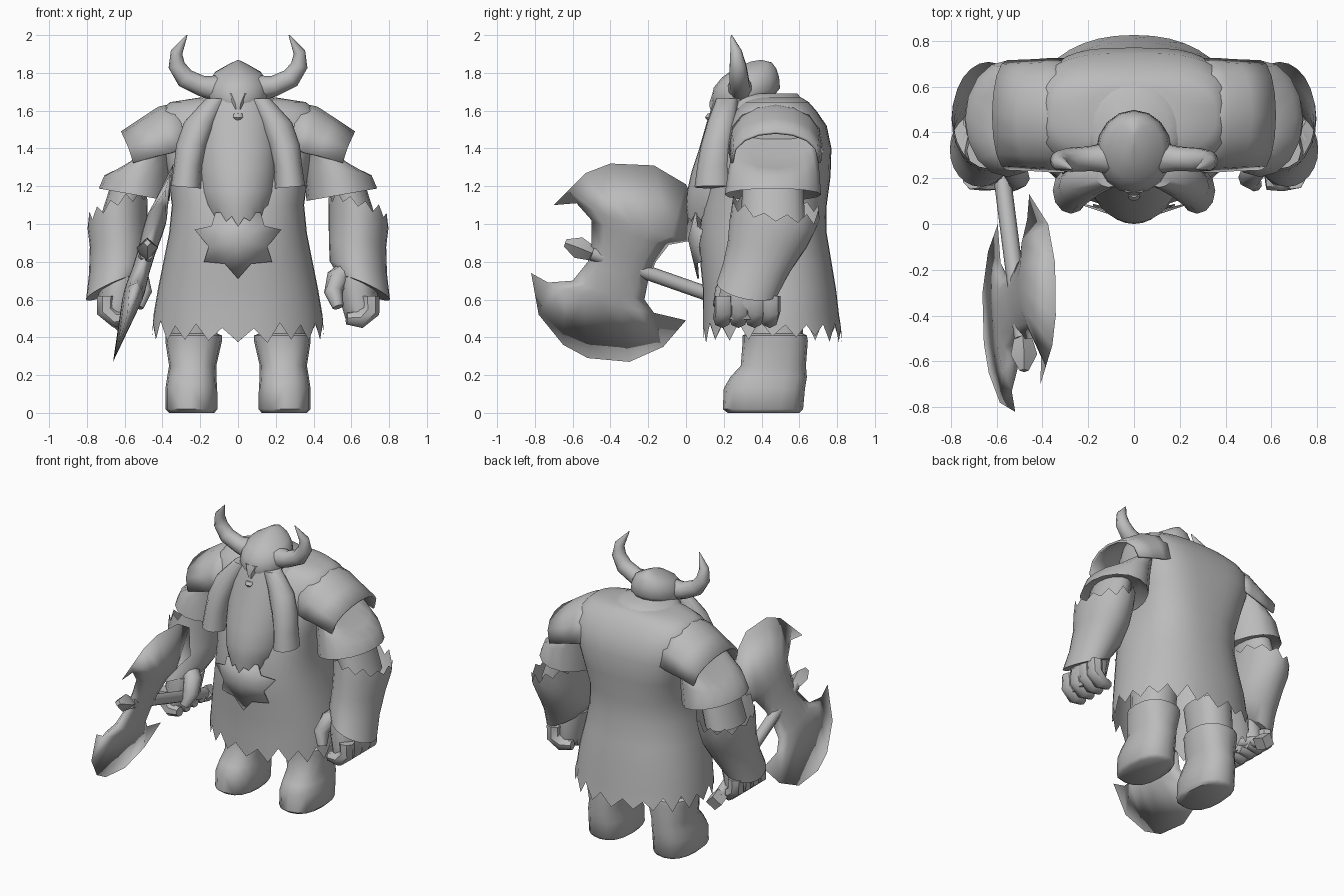
import bpy, bmesh, math, random
from mathutils import Vector

if "Cube" in bpy.data.objects:
    bpy.data.objects.remove(bpy.data.objects["Cube"])

random.seed(4)
mat = bpy.data.materials.new("stone_grey")
mat.diffuse_color = (0.5, 0.5, 0.5, 1)
mat.use_nodes = True
mat.node_tree.nodes["Principled BSDF"].inputs["Base Color"].default_value = mat.diffuse_color


def make(name, verts, faces, angle=50, solid=0):
    me = bpy.data.meshes.new(name)
    me.from_pydata(verts, [], faces)
    bm = bmesh.new()
    bm.from_mesh(me)
    bmesh.ops.remove_doubles(bm, verts=bm.verts, dist=1e-4)
    bmesh.ops.recalc_face_normals(bm, faces=bm.faces)
    bm.to_mesh(me)
    bm.free()
    me.materials.append(mat)
    ob = bpy.data.objects.new(name, me)
    bpy.context.collection.objects.link(ob)
    if solid:
        m = ob.modifiers.new("thickness", "SOLIDIFY")
        m.thickness = solid
    bpy.ops.object.select_all(action='DESELECT')
    ob.select_set(True)
    bpy.context.view_layer.objects.active = ob
    bpy.ops.object.shade_smooth_by_angle(angle=math.radians(angle))
    return ob


def skin(name, rows, closed=True, cap0=True, cap1=True, **kw):
    """Join rows of equal length with quads."""
    n = len(rows[0])
    verts = [p for r in rows for p in r]
    faces = []
    for i in range(len(rows) - 1):
        for j in range(n if closed else n - 1):
            k = (j + 1) % n
            faces.append((i*n + j, i*n + k, (i+1)*n + k, (i+1)*n + j))
    if closed and cap0:
        faces.append(tuple(range(n)))
    if closed and cap1:
        faces.append(tuple((len(rows)-1)*n + j for j in range(n)))
    return make(name, verts, faces, **kw)


def ring(cx, cy, cz, rx, ry, tilt=0, slope=0, p=2.0, n=16, s=1):
    """Rounded ring; tilt raises +x, slope raises +y."""
    out = []
    for j in range(n):
        a = 2 * math.pi * j / n
        c, d = math.cos(a), math.sin(a)
        u = math.copysign(abs(c) ** (2/p), c) * rx
        v = math.copysign(abs(d) ** (2/p), d) * ry
        z = cz + u * math.sin(math.radians(tilt)) + v * math.sin(math.radians(slope))
        out.append((s * (cx + u * math.cos(math.radians(tilt))),
                    cy + v * math.cos(math.radians(slope)), z))
    return out


def jag(r, amp):
    return [(x, y, z + (amp if j % 2 else -amp) * random.uniform(.6, 1.3))
            for j, (x, y, z) in enumerate(r)]


def tube(name, pts, radii, n=8, s=1):
    pts = [Vector((s*x, y, z)) for x, y, z in pts]
    rows = []
    for i, (p, r) in enumerate(zip(pts, radii)):
        t = (pts[min(i+1, len(pts)-1)] - pts[max(i-1, 0)]).normalized()
        a = t.cross(Vector((0.1, 1, 0.1)) if abs(t.y) < .8 else Vector((0, 0, 1))).normalized()
        b = t.cross(a)
        rows.append([tuple(p + r*(math.cos(k*2*math.pi/n)*a + math.sin(k*2*math.pi/n)*b))
                     for k in range(n)])
    return skin(name, rows)


# Tunic: z, half width, front y, back y, squareness
prof = [(.415, .455, .09, .825, 2.2), (.52, .447, .09, .81, 2.2), (.65, .425, .09, .795, 2.3),
        (.8, .395, .075, .77, 2.3), (.95, .365, .07, .745, 2.4), (1.1, .35, .09, .745, 2.6),
        (1.25, .37, .13, .765, 2.9), (1.4, .405, .18, .77, 3.2), (1.52, .42, .22, .745, 3.2),
        (1.6, .41, .26, .69, 3), (1.645, .36, .3, .65, 2.6), (1.67, .2, .33, .61, 2.2)]
rows = [ring(0, (f+b)/2, z, w, (b-f)/2, p=p, n=40) for z, w, f, b, p in prof]
rows[0] = [(x, y, z + .05*abs(x)) for x, y, z in jag(rows[0], .042)]
skin("tunic", rows, cap0=False)

# Cowl around the neck
skin("cowl", [ring(0, .46, 1.58, .27, .24, slope=-10, n=20), ring(0, .44, 1.65, .22, .2, slope=-5, n=20),
              ring(0, .42, 1.69, .15, .17, n=20)])

# Helmet with a low pointed crown and a nose guard
hel = [(1.655, .15, .14, .47), (1.69, .165, .13, .5), (1.75, .155, .145, .495),
       (1.80, .125, .19, .48), (1.84, .055, .26, .455), (1.865, .006, .345, .40)]
skin("helmet", [ring(0, (f+b)/2, z, w, (b-f)/2, slope=9, n=16) for z, w, f, b in hel])
skin("nose_guard", [ring(0, .17, 1.69, .07, .035, n=6), ring(0, .145, 1.64, .03, .025, n=6),
                    ring(0, .14, 1.605, .018, .015, n=6)])
skin("nose", [ring(0, .145, 1.585, .03, .03, n=8), ring(0, .125, 1.565, .028, .025, n=8),
              ring(0, .14, 1.54, .012, .02, n=8)])

# Beard with a ragged tip
beard = [(1.66, .15, .15), (1.54, .19, .11), (1.4, .21, .07), (1.28, .212, .03),
         (1.17, .205, .005), (1.1, .19, .0), (1.06, .165, .01)]
rows = [ring(0, .24, z, w, .24 - f, n=32) for z, w, f in beard]
rows[-1] = [(x, y, z - .05 * (1 - abs(x)/.165)) for x, y, z in jag(rows[-1], .02)]
skin("beard", rows)

# Star plate on the belly
half = [(0, .71), (.07, .79), (.18, .80), (.155, .88), (.23, .97), (.14, .99), (.12, 1.06)]
star = half + [(-x, z) for x, z in half[:0:-1]]
pts = [(0, .01, .92)] + [(x, .035 + .9*x*x + .12*max(0, .92 - z), z) for x, z in star]
make("star_plate", pts, [(0, 1+i, 1+(i+1) % len(star)) for i in range(len(star))], solid=.009)

for s, side in ((1, "left"), (-1, "right")):
    # Horn
    tube(side + "_horn", [(.09, .29, 1.715), (.19, .285, 1.73), (.28, .28, 1.772), (.325, .275, 1.84),
                          (.325, .265, 1.91), (.27, .24, 2.0)],
         [.075, .055, .053, .045, .032, .003], 10, s)
    # Hanging moustache braid
    skin(side + "_braid", [ring(.11, .22, 1.665, .06, .06, s=s, n=12), ring(.2, .19, 1.54, .085, .075, s=s, n=12),
                           ring(.245, .165, 1.42, .082, .085, s=s, n=12),
                           ring(.265, .15, 1.31, .074, .09, s=s, n=12),
                           ring(.275, .145, 1.195, .08, .1, s=s, tilt=5, n=12)])
    # Shoulder pad: arches widening outward
    rows = []
    for x0, x1, zb, zt, hw in ((.29, .31, 1.4, 1.645, .25), (.36, .42, 1.375, 1.622, .25),
                               (.43, .515, 1.36, 1.56, .245), (.555, .62, 1.325, 1.49, .24)):
        rows.append([(s*(x0 + (x1-x0)*math.sin(a)), .475 - hw*math.cos(a), zb + (zt-zb)*math.sin(a)**.8)
                     for a in [math.pi*k/8 + 1e-6*(4-k) for k in range(9)]])
    skin(side + "_shoulder_pad", rows, closed=False, angle=40, solid=.015)
    # Flared sleeve
    skin(side + "_sleeve", [ring(.41, .47, 1.45, .15, .2, -40, s=s), ring(.475, .47, 1.39, .178, .22, -32, s=s),
                            ring(.525, .465, 1.29, .185, .24, -10, s=s),
                            ring(.55, .46, 1.155, .19, .255, 10, s=s), ring(.565, .46, 1.19, .14, .215, 8, s=s)])
    # Forearm core
    skin(side + "_forearm", [ring(.56, .46, 1.25, .1, .16, s=s), ring(.63, .46, 1.0, .11, .17, s=s)])
    # Gauntlet with ragged cuff
    rows = [jag(ring(.635, .475, 1.085, .165, .235, -18, -8, s=s, n=24), .025),
            ring(.638, .46, 1.0, .16, .23, -8, -6, s=s, n=24), ring(.633, .43, .89, .152, .21, -4, -4, s=s, n=24),
            ring(.637, .375, .77, .155, .18, -12, -6, s=s, n=24), ring(.67, .325, .66, .147, .165, -24, -10, s=s, n=24)]
    skin(side + "_gauntlet", rows, cap0=False)
    # Hand: palm, curled fingers, thumb
    skin(side + "_palm", [ring(.62, .32, .72, .11, .13, s=s, n=10), ring(.645, .31, .58, .1, .15, s=s, n=10),
                          ring(.64, .31, .495, .07, .14, s=s, n=10)])
    for k, y in enumerate((.2, .285, .37, .45)):
        tube(f"{side}_finger_{k+1}", [(.7, y, .62), (.7, y, .54), (.645, y - .01, .495), (.575, y - .02, .5)],
             [.05, .052, .048, .032], 7, s)
    tube(side + "_thumb", [(.58, .3, .75), (.525, .25, .71), (.505, .2, .64), (.53, .17, .56)],
         [.06, .06, .05, .03], 8, s)
    # Boot: z, centre x, half width, front y, back y
    boot = [(0, .245, .12, .22, .6), (.02, .247, .138, .195, .62), (.13, .247, .137, .2, .63),
            (.19, .245, .13, .235, .64), (.25, .24, .125, .29, .635), (.38, .235, .15, .3, .645),
            (.41, .235, .15, .3, .64), (.42, .235, .125, .32, .62), (.62, .22, .13, .3, .62)]
    skin(side + "_boot", [ring(cx, (f+b)/2, z, w, (b-f)/2, p=2.4, s=s) for z, cx, w, f, b in boot])

# Axe handle, pommel and front spike block
tube("axe_handle", [(-.485, -.5, .845), (-.575, .2, .6), (-.615, .52, .49)], [.038]*3, 8)
tube("axe_pommel", [(-.61, .5, .495), (-.62, .58, .47)], [.055]*2, 4)
tube("axe_spike", [(-.485, -.5, .845), (-.48, -.57, .875), (-.48, -.64, .9)], [.04, .058, .02], 4)

# Double axe head: two cutting arcs with waist rows between, in (y, z)
top = [(-.7, 1.1), (-.62, 1.18), (-.53, 1.27), (-.4, 1.32), (-.17, 1.31), (.0, 1.21), (.13, .94)]
low = [(-.82, .74), (-.78, .52), (-.65, .36), (-.52, .29), (-.3, .27), (-.12, .35), (0, .49)]
waist = [((-.58, 1.11), (.02, .91), .052), ((-.5, 1.02), (-.09, .89), .052), ((-.5, .9), (-.16, .8), .045),
         ((-.52, .8), (-.2, .7), .045), ((-.6, .7), (-.22, .6), .052), ((-.73, .69), (-.17, .53), .05)]
grid = [(top, 0)]
for (a, b), (c, d), t in waist:
    grid.append(([(a + (c-a)*k/6, b + (d-b)*k/6) for k in range(7)], t))
grid.append((low, 0))
verts, faces = [], []
for sgn in (1, -1):
    base = len(verts)
    for row, t in grid:
        for k, (y, z) in enumerate(row):
            off = sgn * t * (0, .65, .95, 1, .95, .65, 0)[k]
            verts.append((-.5 + .305*(z - .8) + off, y, z - .3*off))
    for i in range(len(grid) - 1):
        for k in range(6):
            q = base + i*7 + k
            faces.append((q, q+1, q+8, q+7))
make("axe_head", verts, faces, angle=180)
